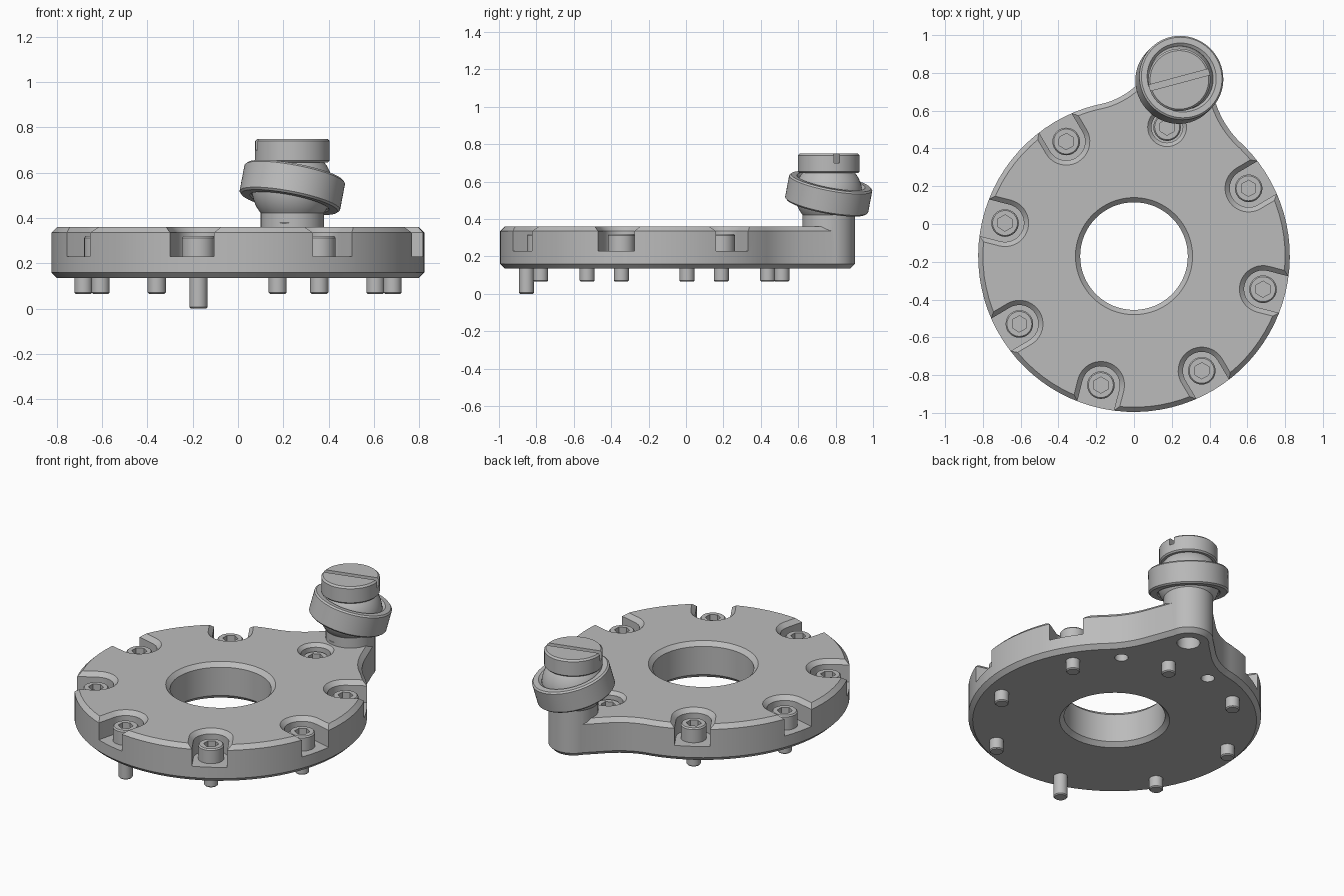
import bpy, bmesh
from math import sin, cos, pi, radians, atan2, sqrt
from mathutils import Vector, Matrix

if "Cube" in bpy.data.objects:
    bpy.data.objects.remove(bpy.data.objects["Cube"])

CX, CY = 0.0, -0.17            # plate centre
PX, PY = 0.24, 0.763           # post centre
R = 0.825                      # plate radius
Z0, Z1, CH = 0.135, 0.36, 0.025

steel = bpy.data.materials.new("grey steel")
steel.diffuse_color = (0.5, 0.5, 0.5, 1)
steel.use_nodes = True
steel.node_tree.nodes["Principled BSDF"].inputs["Base Color"].default_value = steel.diffuse_color


def arc(cx, cy, r, a0, a1, n):
    return [Vector((cx + r * cos(a0 + (a1 - a0) * i / n),
                    cy + r * sin(a0 + (a1 - a0) * i / n))) for i in range(n + 1)]


def circle(r, n=48, cx=0, cy=0):
    return arc(cx, cy, r, 0, 2 * pi, n)[:-1]


def bezier(a, b, c, n=10):
    a, b, c = Vector(a), Vector(b), Vector(c)
    return [a * (1 - t) ** 2 + b * 2 * t * (1 - t) + c * t * t
            for t in [i / n for i in range(n + 1)]]


def inset(pts, d):
    out = []
    for i, p in enumerate(pts):
        t0 = (p - pts[i - 1]).normalized()
        t1 = (pts[(i + 1) % len(pts)] - p).normalized()
        t = (t0 + t1).normalized()
        out.append(p + Vector((-t.y, t.x)) * d)
    return out


def loft(name, layers, matrix=None, closed=False):
    """Skin a stack of (outline, height) layers; closed joins last to first."""
    bm = bmesh.new()
    rings = [[bm.verts.new((p[0], p[1], z)) for p in pts] for pts, z in layers]
    n = len(rings[0])
    pairs = list(zip(rings, rings[1:]))
    if closed:
        pairs.append((rings[-1], rings[0]))
    else:
        bm.faces.new(rings[0][::-1])
        bm.faces.new(rings[-1])
    for a, b in pairs:
        for i in range(n):
            j = (i + 1) % n
            bm.faces.new((a[i], a[j], b[j], b[i]))
    bmesh.ops.recalc_face_normals(bm, faces=bm.faces)
    if matrix:
        bm.transform(matrix)
    me = bpy.data.meshes.new(name)
    bm.to_mesh(me)
    bm.free()
    me.materials.append(steel)
    ob = bpy.data.objects.new(name, me)
    bpy.context.collection.objects.link(ob)
    return ob


def lathe(name, profile, matrix=None, n=48, closed=False):
    return loft(name, [(circle(r, n), z) for r, z in profile], matrix, closed)


def combine(ob, tools, op='DIFFERENCE'):
    """Boolean the tools into ob, bake the result and remove the tools."""
    for t in tools:
        m = ob.modifiers.new("cut", 'BOOLEAN')
        m.object, m.operation, m.solver = t, op, 'EXACT'
    bpy.context.view_layer.update()
    dg = bpy.context.evaluated_depsgraph_get()
    me = bpy.data.meshes.new_from_object(ob.evaluated_get(dg))
    ob.modifiers.clear()
    ob.data = me
    for t in tools:
        bpy.data.objects.remove(t)


def at(x, y, z=0, a=0):
    return Matrix.Translation((x, y, z)) @ Matrix.Rotation(a, 4, 'Z')


# Plate outline: disc with a smooth ear running out to the post
outline = arc(PX, PY, 0.137, radians(20), radians(135), 16)
outline += bezier((0.03, 0.75), (-0.068, 0.652), (-0.20, 0.63))
outline += arc(CX, CY, R, atan2(0.8, -0.2), 2 * pi + atan2(0.587, 0.58), 72)[1:]
outline += bezier((0.58, 0.417), (0.484, 0.499), (0.436, 0.63))[1:]
small = inset(outline, CH)
plate = loft("flange_plate", [(small, Z0), (outline, Z0 + CH),
                              (outline, Z1 - CH), (small, Z1)])

# Post joined to the ear
post = lathe("post", [(0.115, Z0), (0.14, Z0 + CH), (0.14, 0.43)], at(PX, PY))
combine(plate, [post], 'UNION')

# Centre bore with chamfered rims, and blind holes underneath
cutters = [lathe("bore", [(0.335, Z0 - CH), (0.285, Z0 + CH), (0.285, Z1 - CH),
                          (0.335, Z1 + CH)], at(CX, CY), 64),
           lathe("post_hole", [(0.085, Z0 - 0.02), (0.065, Z0), (0.065, 0.30)],
                 at(PX, PY), 32)]
BOLT_R, STEP = 0.705, pi / 4
FIRST = radians(30.6)
for k in (0.5, 1.5):
    a = FIRST + k * STEP
    cutters.append(lathe("dowel_hole", [(0.038, 0.10), (0.038, 0.27)],
                         at(CX + BOLT_R * cos(a), CY + BOLT_R * sin(a)), 24))


def slot(r):
    """U-shaped outline, open toward +x."""
    return arc(0, 0, r, pi / 2, 3 * pi / 2, 20) + [Vector((0.4, -r)), Vector((0.4, r))]


# Screw seats: open slots at the rim, one closed pocket beside the post
spots = []
for k in range(8):
    a = FIRST + k * STEP
    x, y = CX + BOLT_R * cos(a), CY + BOLT_R * sin(a)
    spots.append((x, y, a))
    if k == 1:
        c = lathe("pocket", [(0.083, 0.23), (0.083, 0.34), (0.123, 0.38)], at(x, y), 32)
    else:
        c = loft("seat", [(slot(0.10), 0.23), (slot(0.10), Z1 - CH),
                          (slot(0.15), Z1 + CH)], at(x, y, 0, a))
    cutters.append(c)
combine(plate, cutters)

# Socket-head screws, one of them longer
for k, (x, y, a) in enumerate(spots):
    low = 0.0 if k == 5 else 0.065
    s = lathe("screw", [(0.034, low), (0.04, low + 0.006), (0.04, 0.225), (0.073, 0.225),
                        (0.073, 0.312), (0.066, 0.32)], at(x, y), 32)
    hexagon = lathe("socket", [(0.043, 0.265), (0.043, 0.35)], at(x, y, 0, 0.5), 6)
    combine(s, [hexagon])

# Ball seat on the post, truncated top and bottom, with a neck up to the cap
BZ, BR = 0.535, 0.18
ball = [(sqrt(BR ** 2 - h * h), BZ + h)
        for h in [-0.115 + 0.228 * i / 16 for i in range(17)]]
lathe("ball_seat", ball + [(0.135, 0.66)], at(PX, PY))

# Tilted ring around the ball
tilt = Vector((0, 0, 1)).rotation_difference(Vector((0.19, 0.19, 1))).to_matrix().to_4x4()
H = 0.068
lathe("tilted_ring", [(0.178, -H), (0.217, -H), (0.226, -H + 0.009), (0.226, H - 0.009),
                      (0.217, H), (0.186, H), (0.172, H - 0.014), (0.172, -H + 0.006)],
      Matrix.Translation((PX, PY, BZ)) @ tilt, 64, True)

# Cap with a screwdriver slot
cap = lathe("slotted_cap", [(0.157, 0.645), (0.165, 0.653), (0.165, 0.74), (0.155, 0.75)],
            at(PX, PY))
bar = [Vector(p) for p in ((-0.3, -0.016), (0.3, -0.016), (0.3, 0.016), (-0.3, 0.016))]
combine(cap, [loft("slot_bar", [(bar, 0.70), (bar, 0.80)], at(PX, PY, 0, radians(15)))])

# Smooth round walls, keep edges crisp
for ob in bpy.context.scene.objects:
    ob.select_set(True)
bpy.context.view_layer.objects.active = plate
bpy.ops.object.shade_smooth_by_angle(angle=radians(25))
